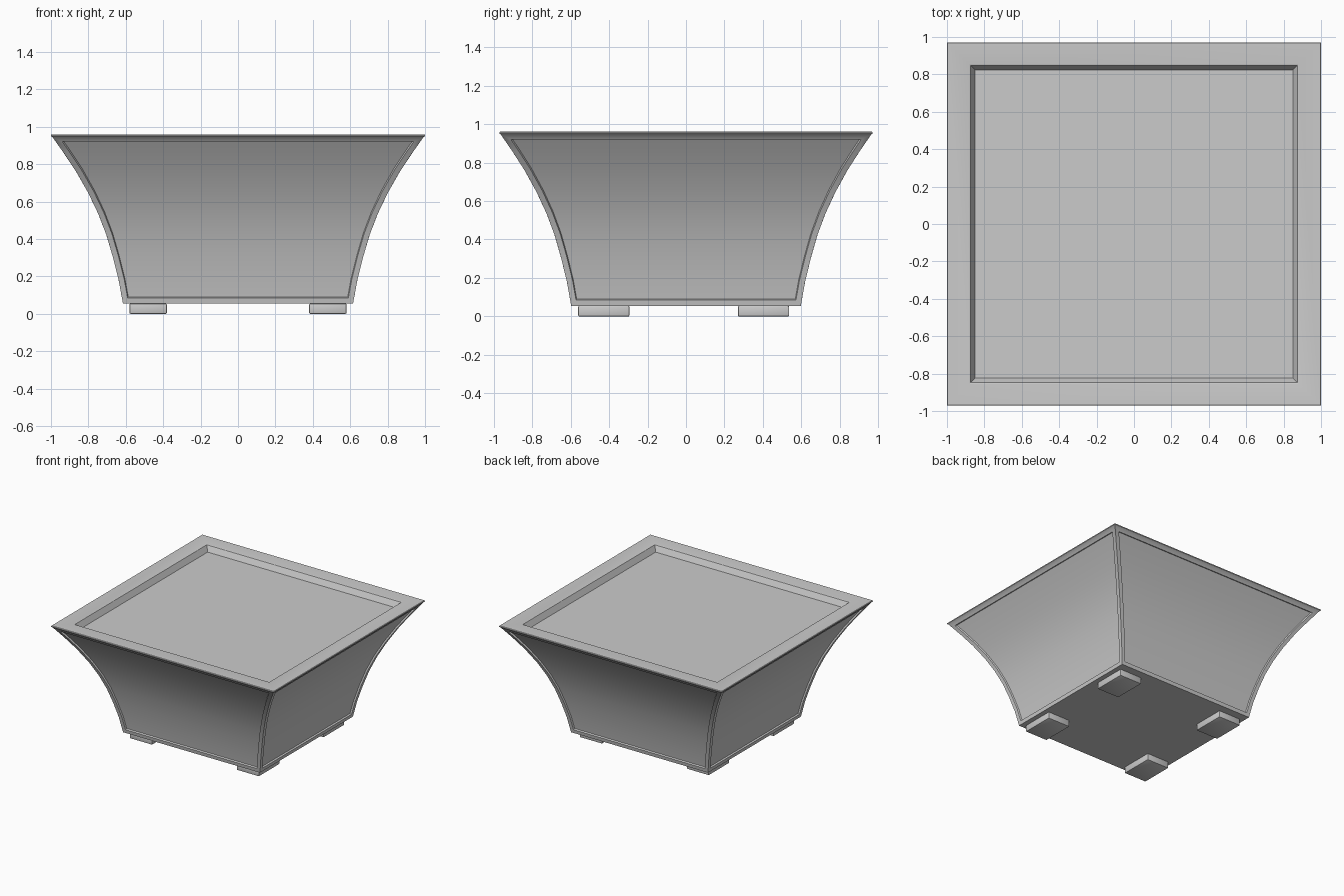
import bpy, bmesh

if "Cube" in bpy.data.objects:
    bpy.data.objects.remove(bpy.data.objects["Cube"])

DEPTH = 0.97          # y size relative to x size
SOIL_Z = 0.912

# outer wall curve from base to lip, then over the rim and down to the soil (half width, height)
WALL = [(0.615, 0.055), (0.638, 0.18), (0.668, 0.30), (0.703, 0.42), (0.745, 0.53),
        (0.797, 0.64), (0.862, 0.755), (0.928, 0.855), (0.992, 0.945)]
RIM = [(1.0, 0.95), (1.0, 0.957), (0.997, 0.96), (0.882, 0.96), (0.874, 0.956), (0.85, SOIL_Z)]


def finish(name, bm):
    bmesh.ops.recalc_face_normals(bm, faces=bm.faces)
    mesh = bpy.data.meshes.new(name)
    bm.to_mesh(mesh)
    bm.free()
    ob = bpy.data.objects.new(name, mesh)
    bpy.context.collection.objects.link(ob)
    bpy.ops.object.select_all(action='DESELECT')
    ob.select_set(True)
    bpy.context.view_layer.objects.active = ob
    bpy.ops.object.shade_smooth_by_angle(angle=0.5)
    return ob


def ring(bm, r, z):
    return [bm.verts.new((sx * r, sy * r * DEPTH, z))
            for sx, sy in ((-1, -1), (1, -1), (1, 1), (-1, 1))]


# pot body: square rings lofted along the profile
bm = bmesh.new()
rings = [ring(bm, r, z) for r, z in WALL + RIM]
sides = [[] for _ in range(4)]
for i, (low, high) in enumerate(zip(rings, rings[1:])):
    for s in range(4):
        t = (s + 1) % 4
        face = bm.faces.new((low[s], low[t], high[t], high[s]))
        if i < len(WALL) - 1:
            sides[s].append(face)
bm.faces.new(rings[0][::-1])
bm.normal_update()

# recessed panel on each of the four curved walls
for faces in sides:
    bmesh.ops.inset_region(bm, faces=faces, thickness=0.03, use_boundary=True, use_even_offset=True)
    bmesh.ops.inset_region(bm, faces=faces, thickness=0.004, depth=-0.012,
                           use_boundary=True, use_even_offset=True)
finish("pot_body", bm)

# flat soil surface inside the rim
bm = bmesh.new()
bm.faces.new(ring(bm, 0.85, SOIL_Z))
finish("soil", bm)

# four low feet with softened edges
for x, side in ((-0.48, "left"), (0.48, "right")):
    for y, end in ((-0.427, "front"), (0.403, "back")):
        bm = bmesh.new()
        bmesh.ops.create_cube(bm, size=1)
        bmesh.ops.scale(bm, vec=(0.20, 0.266, 0.055), verts=bm.verts)
        bmesh.ops.translate(bm, vec=(x, y, 0.0275), verts=bm.verts)
        bmesh.ops.bevel(bm, geom=bm.edges[:], offset=0.006, segments=2, profile=0.5, affect='EDGES')
        finish(f"{end}_{side}_foot", bm)
